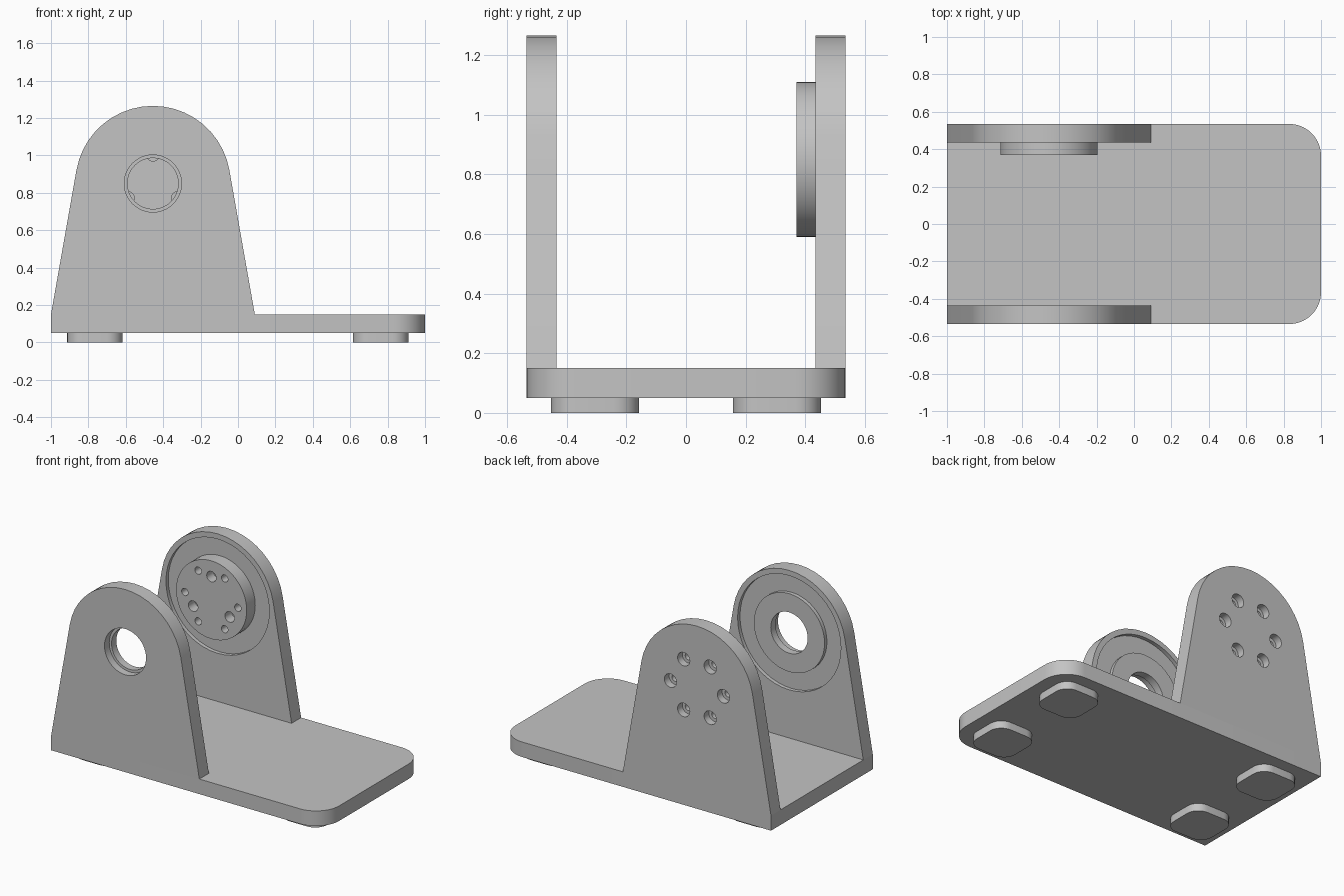
import bpy, bmesh, math
from math import radians, cos, sin

cube = bpy.data.objects.get("Cube")
if cube:
    bpy.data.objects.remove(cube, do_unlink=True)

grey = bpy.data.materials.new("plain_grey")
grey.use_nodes = True
GREY = (0.55, 0.55, 0.55, 1)
grey.diffuse_color = GREY
grey.node_tree.nodes["Principled BSDF"].inputs["Base Color"].default_value = GREY

PX, PZ = -0.455, 0.85          # pivot axis of both uprights
W, INNER = 0.535, 0.435        # outer and inner faces of the uprights


def arc(cx, cy, r, a0, a1, n):
    """Points on an arc, angles in degrees."""
    steps = [radians(a0 + (a1 - a0) * i / n) for i in range(n + 1)]
    return [(cx + r * cos(a), cy + r * sin(a)) for a in steps]


def extrude(name, points, lo, hi, axis="z"):
    """Prism from a 2D outline, along z (outline in xy) or y (outline in xz)."""
    place = (lambda a, b, h: (a, b, h)) if axis == "z" else (lambda a, b, h: (a, h, b))
    bm = bmesh.new()
    low = [bm.verts.new(place(a, b, lo)) for a, b in points]
    high = [bm.verts.new(place(a, b, hi)) for a, b in points]
    bm.faces.new(low)
    bm.faces.new(high)
    for i in range(len(points)):
        j = (i + 1) % len(points)
        bm.faces.new((low[i], low[j], high[j], high[i]))
    bmesh.ops.recalc_face_normals(bm, faces=bm.faces)
    mesh = bpy.data.meshes.new(name)
    bm.to_mesh(mesh)
    bm.free()
    mesh.materials.append(grey)
    obj = bpy.data.objects.new(name, mesh)
    bpy.context.collection.objects.link(obj)
    return obj


def disc(r, y0, y1, dist=0, angle=0, n=48):
    """Cylinder along y, placed on a bolt circle around the pivot."""
    cx = PX + dist * cos(radians(angle))
    cz = PZ + dist * sin(radians(angle))
    return extrude("tool", arc(cx, cz, r, 0, 360, n)[:-1], y0, y1, "y")


def combine(obj, tool, operation):
    """Boolean that is applied at once; the tool is then removed."""
    tool.hide_render = True
    mod = obj.modifiers.new("cut", "BOOLEAN")
    mod.operation, mod.solver, mod.object = operation, "EXACT", tool
    graph = bpy.context.evaluated_depsgraph_get()
    mesh = bpy.data.meshes.new_from_object(obj.evaluated_get(graph))
    obj.modifiers.clear()
    obj.data = mesh
    bpy.data.objects.remove(tool, do_unlink=True)


def smooth(obj):
    obj.data.shade_smooth()
    obj.data.set_sharp_from_angle(angle=radians(30))


def rounded_square(cx, cy, half, r):
    k = half - r
    corners = [(1, 1), (-1, 1), (-1, -1), (1, -1)]
    return [p for i, (sx, sy) in enumerate(corners)
            for p in arc(cx + sx * k, cy + sy * k, r, 90 * i, 90 * i + 90, 8)]


# Base plate, rounded at the +x end only
R = 0.17
outline = [(-1, W), (-1, -W)]
outline += arc(1 - R, R - W, R, -90, 0, 10) + arc(1 - R, W - R, R, 0, 90, 10)
smooth(extrude("base_plate", outline, 0.05, 0.15))

# Four feet
for side, x in (("rear", -0.765), ("fore", 0.763)):
    for hand, y in (("right", -0.305), ("left", 0.305)):
        smooth(extrude(f"{side}_{hand}_foot", rounded_square(x, y, 0.148, 0.085), 0, 0.05))

# Tapered uprights with round tops
profile = [(-1, 0.15), (0.09, 0.15)] + arc(PX, PZ, 0.415, 10, 170, 20)
front = extrude("front_upright", profile, -W, -INNER, "y")
back = extrude("back_upright", profile, INNER, W, "y")

# Front upright: round recess, raised pad and stepped bearing hole
FLOOR = INNER + 0.025
combine(front, disc(0.38, -FLOOR, -0.4), "DIFFERENCE")
combine(front, disc(0.26, -0.48, -INNER), "UNION")
combine(front, disc(0.136, -0.6, -0.4), "DIFFERENCE")
combine(front, disc(0.153, -0.6, -0.485), "DIFFERENCE")

# Back upright: round recess and protruding hub
combine(back, disc(0.38, 0.4, FLOOR), "DIFFERENCE")
combine(back, disc(0.26, 0.37, 0.48), "UNION")

# Six through holes, counterbored outside, and three blind holes in the hub
for angle in range(0, 360, 60):
    combine(back, disc(0.024, 0.3, 0.6, 0.195, angle, 20), "DIFFERENCE")
    combine(back, disc(0.045, 0.485, 0.6, 0.195, angle, 24), "DIFFERENCE")
for angle in (90, 210, 330):
    combine(back, disc(0.035, 0.3, 0.44, 0.155, angle, 20), "DIFFERENCE")

smooth(front)
smooth(back)
